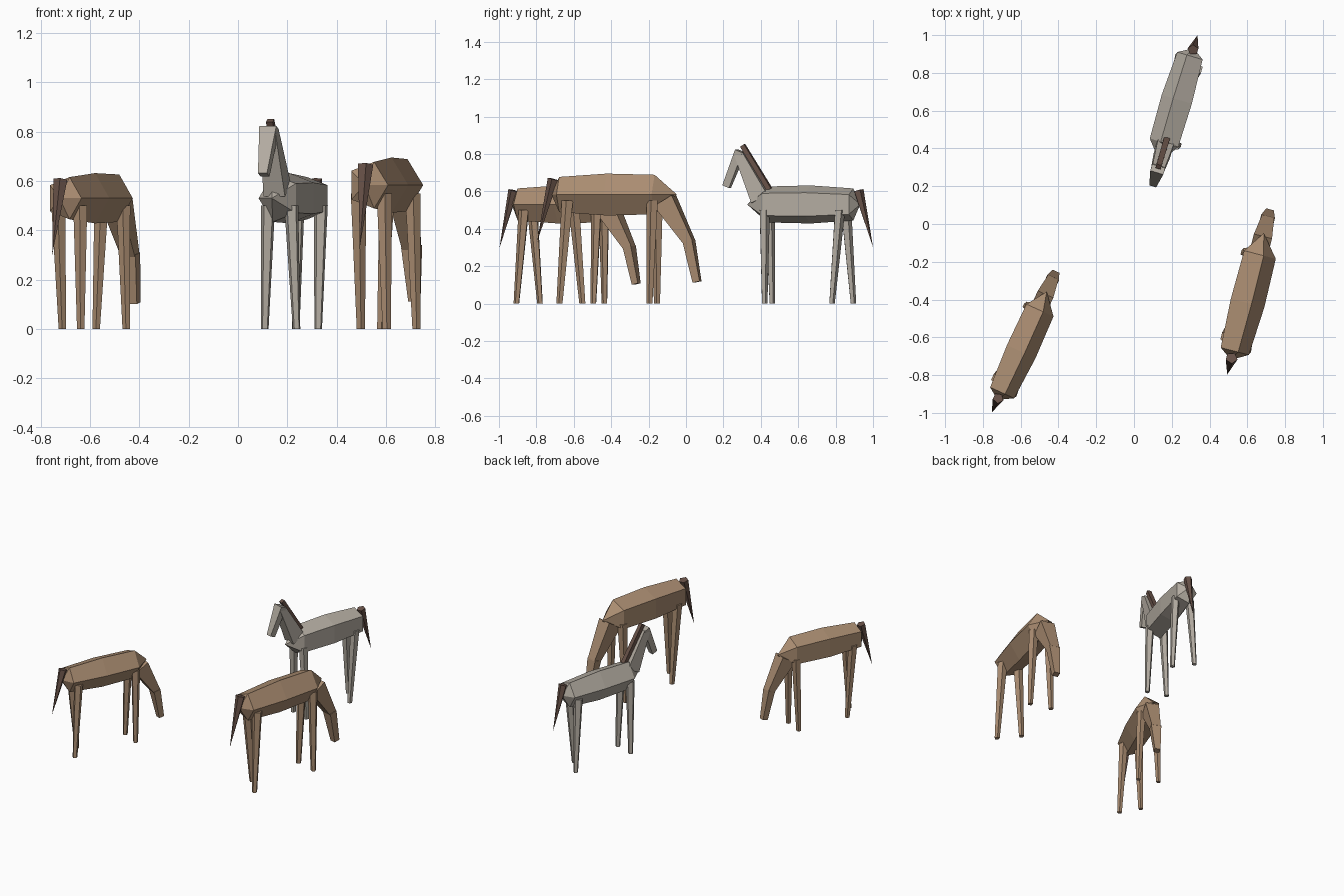
import bpy, bmesh, math
from mathutils import Vector, Matrix

if "Cube" in bpy.data.objects:
    bpy.data.objects.remove(bpy.data.objects["Cube"])


def material(name, rgb):
    m = bpy.data.materials.new(name)
    m.diffuse_color = (*rgb, 1.0)
    m.use_nodes = True
    m.node_tree.nodes["Principled BSDF"].inputs["Base Color"].default_value = m.diffuse_color
    return m


BROWN = material("brown coat", (0.40, 0.263, 0.165))
WHITE = material("pale grey coat", (0.45, 0.41, 0.355))
DARK = material("dark brown hair", (0.14, 0.085, 0.066))


def loft(name, rings, sides, mat, place, axis=None, turn=0.0):
    """Skin rings (centre, half width, half depth); zero width makes a point."""
    bm = bmesh.new()
    d = Vector(axis) if axis else Vector(rings[-1][0]) - Vector(rings[0][0])
    side = Vector((1, 0, 0))
    up = side.cross(d).normalized()
    loops = []
    for c, w, h in rings:
        c = Vector(c)
        if w == 0:
            loops.append([bm.verts.new(c)])
            continue
        angs = [turn + 2 * math.pi * i / sides for i in range(sides)]
        loops.append([bm.verts.new(c + side * w * math.cos(a) + up * h * math.sin(a))
                      for a in angs])
    for a, b in zip(loops, loops[1:]):
        for i in range(sides):
            j = (i + 1) % sides
            if len(a) == 1:
                bm.faces.new((a[0], b[j], b[i]))
            elif len(b) == 1:
                bm.faces.new((a[i], a[j], b[0]))
            else:
                bm.faces.new((a[i], a[j], b[j], b[i]))
    for end in (loops[0], loops[-1]):
        if len(end) > 1:
            bm.faces.new(end)
    bmesh.ops.recalc_face_normals(bm, faces=bm.faces)
    me = bpy.data.meshes.new(name)
    bm.to_mesh(me)
    bm.free()
    me.materials.append(mat)
    ob = bpy.data.objects.new(name, me)
    ob.matrix_world = place
    bpy.context.collection.objects.link(ob)
    return ob


def box_loft(name, a, b, mat, place):
    """Tapered four-sided bar; a and b are (y, z, half width, half depth)."""
    k = math.sqrt(2)
    rings = [((0, y, z), w * k, h * k) for y, z, w, h in (a, b)]
    loft(name, rings, 4, mat, place, turn=math.pi / 4)


def horse(tag, x, y, heading, size, coat, grazing):
    place = (Matrix.Translation((x, y, 0))
             @ Matrix.Rotation(math.radians(heading), 4, 'Z')
             @ Matrix.Scale(size, 4))

    # five-sided barrel with pointed chest and rump
    body = [(-0.285, 0), (-0.24, 0.090), (0.0, 0.107), (0.24, 0.101), (0.345, 0)]
    loft(tag + "_body", [((0, v, 0.53), r * 0.86, r) for v, r in body], 5, coat, place)

    # legs: top (x, y) and foot (x, y)
    legs = {
        "front_right_leg": (0.048, 0.235, 0.065, 0.225),
        "front_left_leg": (-0.050, 0.235, -0.070, 0.228),
        "rear_right_leg": (0.050, -0.190, 0.068, -0.226),
        "rear_left_leg": (-0.050, -0.185, -0.052, -0.142),
    }
    for name, (tx, ty, fx, fy) in legs.items():
        loft(tag + "_" + name, [((tx, ty, 0.50), 0.030, 0.030), ((fx, fy, 0), 0.016, 0.016)],
             5, coat, place, axis=(0, 0, -1))

    # neck and head, lowered or raised
    if grazing:
        box_loft(tag + "_neck", (0.285, 0.50, 0.045, 0.052), (0.41, 0.295, 0.030, 0.023), coat, place)
        box_loft(tag + "_head", (0.405, 0.305, 0.034, 0.024), (0.446, 0.105, 0.019, 0.018), coat, place)
    else:
        box_loft(tag + "_neck", (0.265, 0.56, 0.045, 0.050), (0.385, 0.80, 0.034, 0.024), coat, place)
        box_loft(tag + "_head", (0.382, 0.815, 0.036, 0.022), (0.460, 0.625, 0.019, 0.020), coat, place)
        box_loft(tag + "_mane", (0.220, 0.61, 0.016, 0.013), (0.370, 0.845, 0.014, 0.013), DARK, place)

    # tail
    loft(tag + "_tail", [((0, -0.275, 0.605), 0.030, 0.028), ((0, -0.357, 0.30), 0, 0)],
         5, DARK, place)


horse("left_horse", -0.605, -0.672, -24.5, 1.0, BROWN, True)
horse("right_horse", 0.592, -0.416, -14.5, 1.1, BROWN, True)
horse("back_horse", 0.235, 0.658, 163.5, 1.0, WHITE, False)
